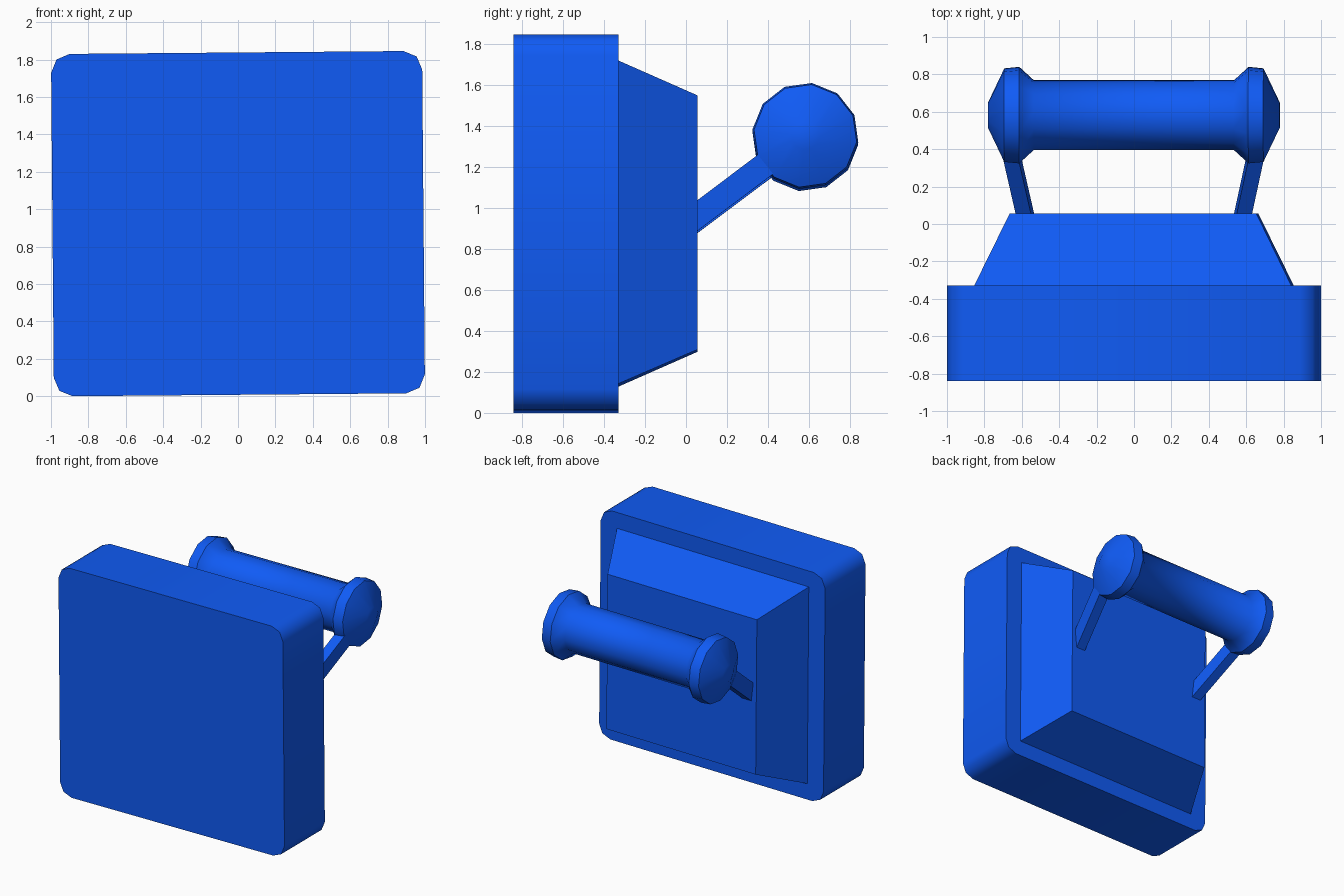
import bpy, bmesh, math
from mathutils import Vector, Matrix

if "Cube" in bpy.data.objects:
    bpy.data.objects.remove(bpy.data.objects["Cube"])

blue = bpy.data.materials.new("blue")
blue.diffuse_color = (0.005, 0.105, 0.92, 1)
blue.use_nodes = True
blue.node_tree.nodes["Principled BSDF"].inputs["Base Color"].default_value = blue.diffuse_color

# The whole model is tilted very slightly in the front plane
MID_Z = 0.923
TILT = (Matrix.Translation((0, 0, MID_Z)) @ Matrix.Rotation(-0.0085, 4, 'Y')
        @ Matrix.Translation((0, 0, -MID_Z)))


def loft(name, rings, smooth=None):
    """Skin a list of equal-length vertex rings and cap both ends."""
    bm = bmesh.new()
    loops = [[bm.verts.new(p) for p in ring] for ring in rings]
    n = len(rings[0])
    for a, b in zip(loops, loops[1:]):
        for i in range(n):
            j = (i + 1) % n
            bm.faces.new((a[i], a[j], b[j], b[i]))
    bm.faces.new(loops[0])
    bm.faces.new(loops[-1])
    bmesh.ops.transform(bm, matrix=TILT, verts=bm.verts)
    bmesh.ops.recalc_face_normals(bm, faces=bm.faces)
    mesh = bpy.data.meshes.new(name)
    bm.to_mesh(mesh)
    bm.free()
    obj = bpy.data.objects.new(name, mesh)
    bpy.context.collection.objects.link(obj)
    mesh.materials.append(blue)
    if smooth:
        bpy.ops.object.select_all(action='DESELECT')
        obj.select_set(True)
        bpy.context.view_layer.objects.active = obj
        bpy.ops.object.shade_smooth_by_angle(angle=math.radians(smooth))
    return obj


def rectangle(w, h, y):
    return [(sx * w, y, MID_Z + sz * h) for sx, sz in ((-1, -1), (1, -1), (1, 1), (-1, 1))]


def rounded_rectangle(w, h, r, y):
    """Rectangle with two-segment rounded corners."""
    pts = []
    for k, (sx, sz) in enumerate(((1, 1), (-1, 1), (-1, -1), (1, -1))):
        for s in range(3):
            a = math.radians(90 * k + 45 * s)
            pts.append((sx * (w - r) + r * math.cos(a), y,
                        MID_Z + sz * (h - r) + r * math.sin(a)))
    return pts


# Thick front slab
loft("front_slab", [rounded_rectangle(0.992, 0.915, 0.1, y) for y in (-0.84, -0.33)],
     smooth=50)

# Tapered backing block
loft("backing_block", [rectangle(0.848, 0.788, -0.33), rectangle(0.66, 0.62, 0.055)])

# Twelve-sided handle grip with flared ends, lathed around x
half = [(0.535, 0.188), (0.613, 0.26), (0.693, 0.252), (0.78, 0.068)]
profile = [(-x, r) for x, r in reversed(half)] + half
angles = [math.radians(7 + 30 * i) for i in range(12)]
loft("handle_grip",
     [[(x + 0.003, 0.582 + r * math.sin(a), 1.345 + r * math.cos(a)) for a in angles]
      for x, r in profile], smooth=47)

# Splayed arms joining the grip to the block
for side, label in ((-1, "left"), (1, "right")):
    start = Vector((0.571 * side, 0.0, 0.915))
    end = Vector((0.66 * side, 0.40, 1.215))
    across = Vector((0.041, 0, 0))
    up = Vector((0, -0.036, 0.048))
    loft(label + "_arm",
         [[c - across - up, c + across - up, c + across + up, c - across + up]
          for c in (start, end)])
